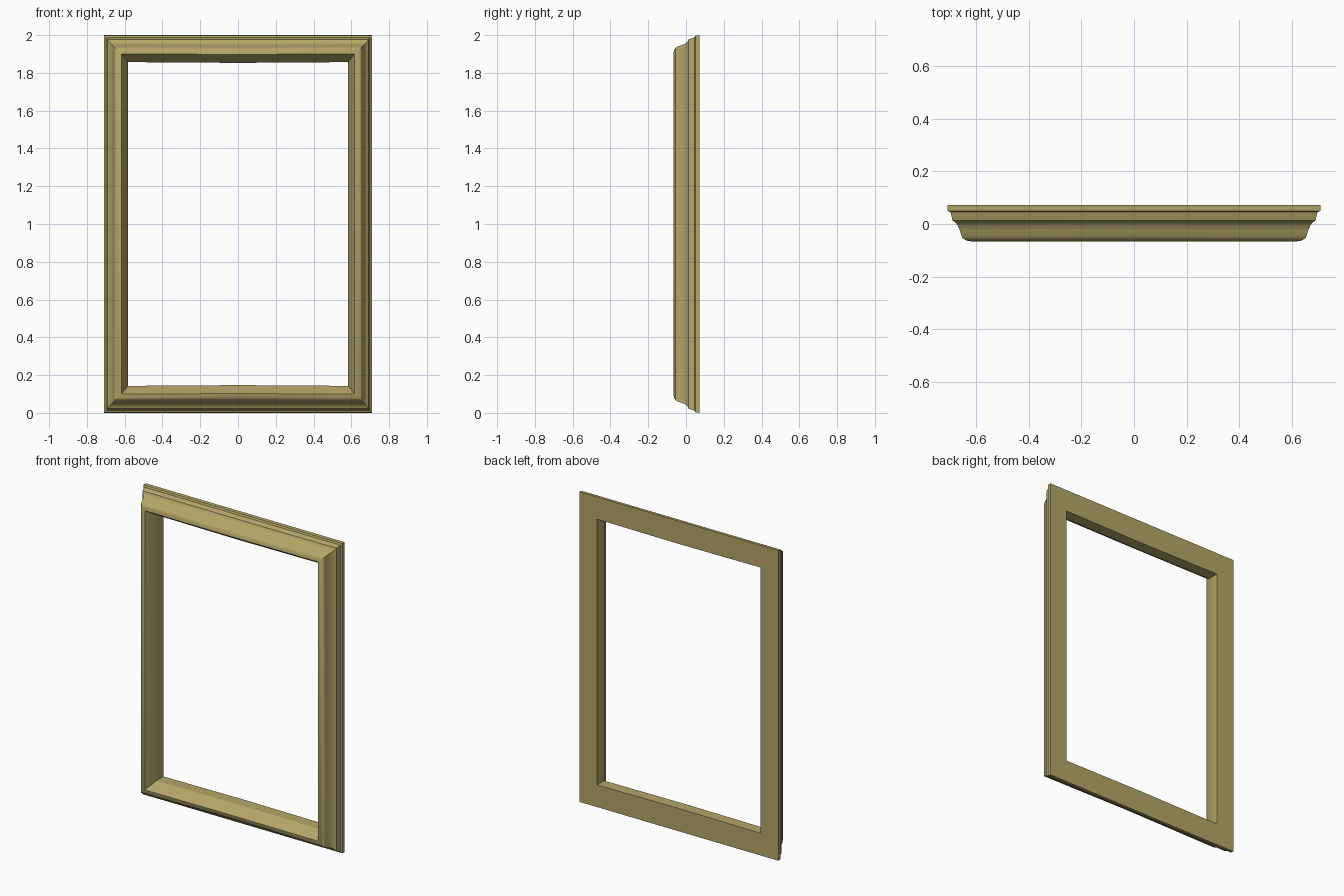
import bpy, bmesh

if "Cube" in bpy.data.objects:
    bpy.data.objects.remove(bpy.data.objects["Cube"])

W, H = 0.71, 2.0
# Moulding cross-section: depth y, inset from the sides, inset from top/bottom, sag at rail middle
PROFILE = [
    (0.072, 0.000, 0.000, 0.000), (0.050, 0.000, 0.002, 0.000),
    (0.045, 0.011, 0.012, 0.001), (0.030, 0.015, 0.017, 0.001),
    (0.014, 0.018, 0.022, 0.002), (0.008, 0.027, 0.035, 0.002),
    (-0.005, 0.038, 0.046, 0.003), (-0.025, 0.047, 0.054, 0.004),
    (-0.044, 0.052, 0.060, 0.006), (-0.055, 0.058, 0.067, 0.006),
    (-0.063, 0.072, 0.080, 0.004), (-0.067, 0.093, 0.100, 0.002),
    (0.000, 0.127, 0.143, 0.004), (0.072, 0.127, 0.143, 0.004),
]

# Rectangular path: four mitred corners plus a midpoint on each rail
STATIONS = [(-1, -1), (0, -1), (1, -1), (1, 1), (0, 1), (-1, 1)]

bm = bmesh.new()
rings = []
for sx, sz in STATIONS:
    ring = []
    for y, dx, dz, sag in PROFILE:
        inset = dz + (sag if sx == 0 else 0)
        ring.append(bm.verts.new((sx * (W - dx), y, H / 2 + sz * (H / 2 - inset))))
    rings.append(ring)

# Sweep the closed section around the frame
n = len(PROFILE)
for i, a in enumerate(rings):
    b = rings[(i + 1) % len(rings)]
    for j in range(n):
        k = (j + 1) % n
        bm.faces.new((a[j], a[k], b[k], b[j]))
bmesh.ops.recalc_face_normals(bm, faces=bm.faces)

mesh = bpy.data.meshes.new("picture_frame")
bm.to_mesh(mesh)
bm.free()
frame = bpy.data.objects.new("picture_frame", mesh)
bpy.context.collection.objects.link(frame)

# Aged gold finish
gold = bpy.data.materials.new("aged_gold")
gold.diffuse_color = (0.45, 0.38, 0.14, 1)
gold.use_nodes = True
gold.node_tree.nodes["Principled BSDF"].inputs["Base Color"].default_value = gold.diffuse_color
mesh.materials.append(gold)

bpy.context.view_layer.objects.active = frame
frame.select_set(True)
bpy.ops.object.shade_smooth_by_angle(angle=0.5)
